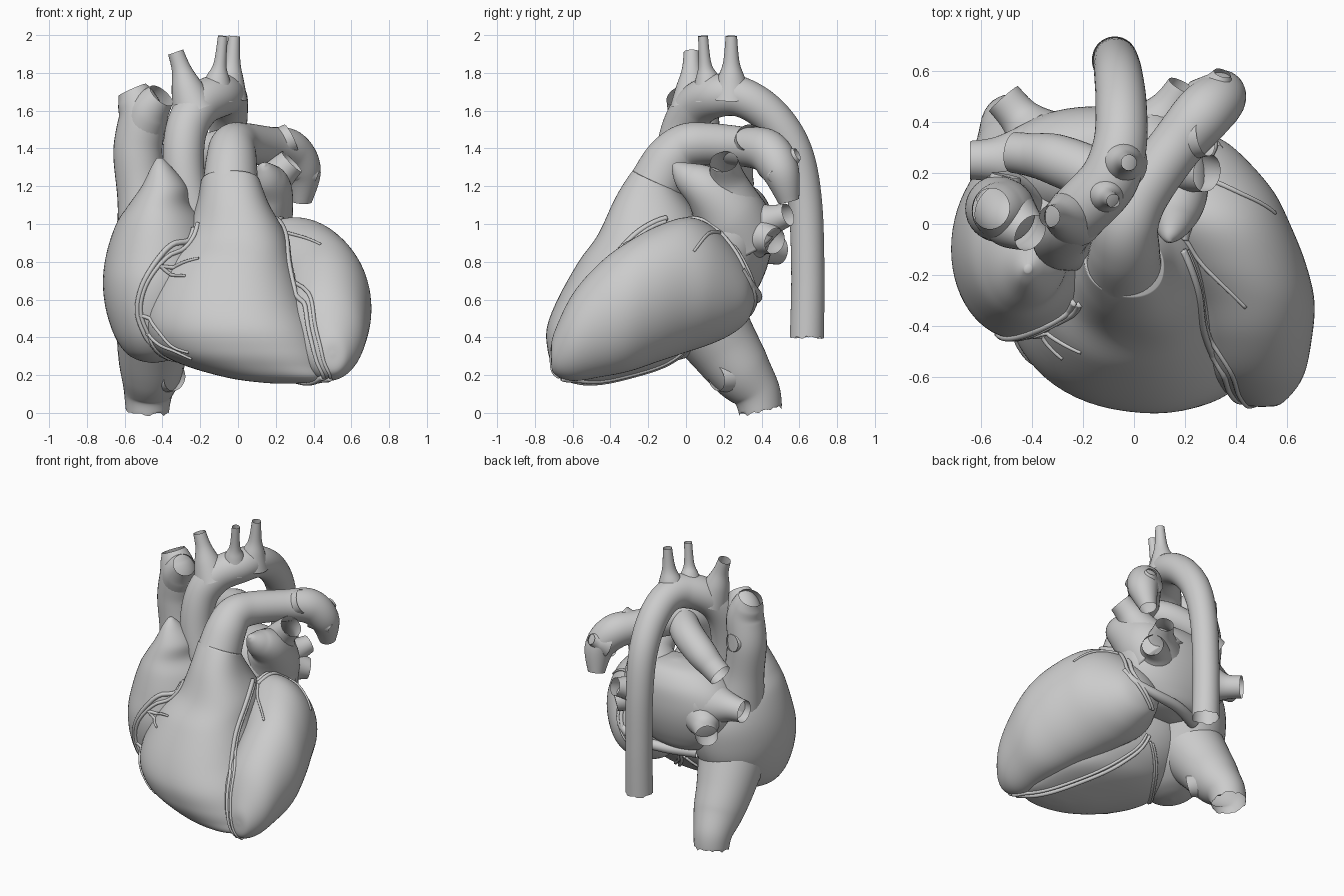
import bpy, bmesh, math, random
from mathutils import Vector
from mathutils.bvhtree import BVHTree

random.seed(4)


def spline(rows, n):
    """Catmull-Rom through rows of numbers."""
    p = [rows[0]] + list(rows) + [rows[-1]]
    out = []
    for i in range(1, len(p) - 2):
        for k in range(n):
            t = k / n
            out.append([0.5 * (2 * b + (c - a) * t + (2 * a - 5 * b + 4 * c - d) * t * t
                               + (3 * b - a - 3 * c + d) * t ** 3)
                        for a, b, c, d in zip(p[i - 1], p[i], p[i + 1], p[i + 2])])
    return out + [list(rows[-1])]


def skin(name, rings, capped):
    """Bridge rings of points into one smooth surface."""
    bm = bmesh.new()
    vs = [[bm.verts.new(c) for c in r] for r in rings]
    m = len(vs[0])
    for a, b in zip(vs, vs[1:]):
        for i in range(m):
            j = (i + 1) % m
            bm.faces.new((a[i], a[j], b[j], b[i]))
    if capped:
        for r in (vs[0], vs[-1]):
            mid = bm.verts.new(sum((v.co for v in r), Vector()) / m)
            for i in range(m):
                bm.faces.new((r[i], r[(i + 1) % m], mid))
    bmesh.ops.recalc_face_normals(bm, faces=bm.faces)
    me = bpy.data.meshes.new(name)
    bm.to_mesh(me)
    bm.free()
    me.shade_smooth()
    ob = bpy.data.objects.new(name, me)
    bpy.context.collection.objects.link(ob)
    return ob


def tube(name, rows, sides=32, n=8, ragged=0.0, capped=False):
    """Tube along rows of (x, y, z, radius), open at the ends."""
    s = spline(rows, n)
    c = [Vector(r[:3]) for r in s]
    u, rings = None, []
    for i, p in enumerate(c):
        t = (c[min(i + 1, len(c) - 1)] - c[max(i - 1, 0)]).normalized()
        u = t.orthogonal() if u is None else u - t * u.dot(t)
        u.normalize()
        v = t.cross(u)
        ring = []
        for k in range(sides):
            a = 2 * math.pi * k / sides
            q = p + (u * math.cos(a) + v * math.sin(a)) * s[i][3]
            if ragged and i == len(c) - 1:
                q += t * random.uniform(-ragged, ragged)
            ring.append(q)
        rings.append(ring)
    return skin(name, rings, capped)


def chamber(name, slices, axis, skew=0.0, power=1.0, sides=64):
    """Loft of ellipses; slice = (level, x0, x1, b0, b1, tilt), b is the other axis."""
    rings = []
    for h, x0, x1, b0, b1, tilt in spline([tuple(r) + (0,) * (6 - len(r)) for r in slices], 7):
        ring = []
        for k in range(sides):
            a = 2 * math.pi * k / sides
            ca, sa = (math.copysign(abs(f) ** power, f) for f in (math.cos(a), math.sin(a)))
            dx, db = (x1 - x0) / 2 * ca, (b1 - b0) / 2 * sa
            x, b = (x0 + x1) / 2 + dx, (b0 + b1) / 2 + db + skew * dx
            ring.append(Vector((x, b, h + tilt * db)) if axis == 'z' else Vector((x, h, b)))
        rings.append(ring)
    return skin(name, rings, True)


# Heart chambers
rv = chamber("right_ventricle", [
    (1.225, -.195, .115, -.28, -.02, -.45), (1.1, -.22, .165, -.37, .05, -.2),
    (.95, -.28, .25, -.46, .1), (.8, -.4, .29, -.565, .15), (.6, -.49, .36, -.675, .15),
    (.45, -.5, .43, -.73, .1), (.33, -.43, .47, -.725, 0), (.25, -.28, .48, -.7, -.12),
    (.185, -.05, .46, -.66, -.33), (.16, .13, .37, -.58, -.45), (.155, .23, .25, -.51, -.5)],
    'z', skew=-.13, power=.9)
lv = chamber("left_ventricle", [
    (-.715, .49, .51, .3, .32), (-.7, .42, .58, .21, .42), (-.6, .3, .66, .17, .63),
    (-.45, .25, .695, .19, .8), (-.3, .2, .705, .22, .91), (-.15, .1, .67, .27, .99),
    (0, 0, .61, .32, 1.035), (.12, -.05, .55, .36, 1.0), (.23, 0, .46, .41, .9),
    (.32, .06, .36, .48, .78), (.36, .14, .26, .57, .68), (.365, .19, .21, .62, .63)], 'y')
ra = chamber("right_atrium", [
    (.265, -.46, -.44, -.16, -.14), (.28, -.53, -.36, -.25, -.04), (.32, -.595, -.28, -.33, .07),
    (.41, -.655, -.2, -.4, .2), (.55, -.7, -.15, -.44, .29), (.7, -.715, -.1, -.45, .33),
    (.85, -.695, -.1, -.42, .33), (1.0, -.645, -.16, -.38, .26), (1.1, -.58, -.24, -.34, .13),
    (1.2, -.51, -.27, -.3, -.01), (1.3, -.46, -.35, -.24, -.11), (1.35, -.43, -.4, -.19, -.16)],
    'z', skew=.12)
chamber("left_atrium", [
    (.6, -.16, -.12, .18, .22), (.63, -.35, .08, .03, .35), (.72, -.46, .2, 0, .41),
    (.85, -.52, .26, 0, .45), (.98, -.53, .27, 0, .46), (1.1, -.46, .23, .03, .44),
    (1.19, -.32, .14, .1, .37), (1.22, -.12, -.08, .22, .26)], 'z', power=.92)
tube("left_auricle", [(.03, .28, .92, .22), (.11, .21, 1.07, .19), (.16, .11, 1.18, .13),
                      (.15, .01, 1.25, .085), (.14, -.05, 1.3, .035), (.14, -.07, 1.315, .006)],
     capped=True)

# Aorta with arch branches
tube("aorta", [
    (-.2, -.06, .95, .12), (-.28, -.07, 1.22, .11), (-.28, -.03, 1.47, .11), (-.21, .05, 1.62, .115),
    (-.1, .17, 1.68, .115), (-.055, .31, 1.665, .105), (-.05, .46, 1.56, .1), (-.06, .575, 1.38, .095),
    (-.07, .63, 1.12, .09), (-.075, .645, .75, .088), (-.075, .64, .4, .09)], 40, ragged=.008)
for i, rows in enumerate([
        [(-.23, .03, 1.6, .12), (-.27, .03, 1.72, .085), (-.3, .03, 1.82, .052), (-.33, .03, 1.91, .042)],
        [(-.12, .13, 1.67, .11), (-.105, .11, 1.78, .06), (-.095, .1, 1.85, .034), (-.08, .09, 1.995, .026)],
        [(-.06, .24, 1.67, .115), (-.04, .24, 1.78, .07), (-.03, .24, 1.86, .043), (-.02, .24, 1.995, .03)]]):
    tube(f"aortic_arch_branch_{i + 1}", rows, 24)

# Pulmonary trunk and arteries
tube("pulmonary_trunk", [(-.04, -.16, 1.2, .147), (-.035, -.09, 1.33, .135), (-.025, .0, 1.41, .122),
                         (.03, .12, 1.425, .11), (.16, .3, 1.41, .105), (.27, .43, 1.385, .115),
                         (.34, .5, 1.28, .1), (.335, .545, 1.12, .056)], 40)
tube("left_pulmonary_branch_upper", [(.18, .32, 1.4, .09), (.23, .335, 1.43, .082), (.28, .345, 1.455, .08)])
tube("left_pulmonary_branch_side", [(.31, .47, 1.31, .1), (.37, .475, 1.27, .07), (.42, .475, 1.25, .036)])
tube("left_pulmonary_branch_back", [(.3, .5, 1.33, .1), (.33, .55, 1.35, .06), (.345, .59, 1.37, .034)])
tube("right_pulmonary_artery", [(0, .06, 1.42, .1), (-.14, .18, 1.38, .105), (-.3, .25, 1.31, .1),
                                (-.4, .27, 1.25, .085), (-.47, .28, 1.21, .08)])

# Great veins
tube("superior_vena_cava", [(-.46, .06, .93, .18), (-.505, .06, 1.15, .135), (-.53, .06, 1.38, .13),
                            (-.51, .05, 1.55, .125), (-.535, .055, 1.65, .105), (-.56, .06, 1.71, .08)])
tube("left_brachiocephalic_vein", [(-.51, .05, 1.5, .12), (-.47, .01, 1.6, .11), (-.405, -.035, 1.68, .075)])
tube("azygos_vein", [(-.52, .08, 1.4, .1), (-.51, .14, 1.41, .075), (-.5, .19, 1.415, .058)], 24)
tube("inferior_vena_cava", [(-.43, .1, .5, .22), (-.45, .2, .35, .19), (-.46, .29, .22, .165),
                            (-.475, .37, .11, .13), (-.48, .395, .012, .115)], ragged=.012)
tube("hepatic_vein", [(-.43, .29, .23, .13), (-.38, .22, .2, .095), (-.335, .16, .185, .07)], 24)

# Pulmonary veins
for name, rows in {
    "right_upper_pulmonary_vein": [(-.36, .25, .97, .18), (-.53, .25, .98, .095), (-.64, .25, .98, .075)],
    "right_lower_pulmonary_vein": [(-.36, .32, .9, .15), (-.44, .41, .87, .085), (-.51, .49, .86, .075)],
    "left_upper_pulmonary_vein": [(.09, .26, 1.06, .17), (.19, .22, 1.23, .1), (.285, .2, 1.33, .075)],
    "left_middle_pulmonary_vein": [(.06, .33, .98, .16), (.14, .45, 1.02, .085), (.19, .54, 1.05, .06)],
    "left_lower_pulmonary_vein": [(.06, .28, .93, .18), (.16, .4, .93, .1), (.235, .47, .91, .07)],
}.items():
    tube(name, rows, 28)

# Coronary vessels, laid onto the outer chamber surface
verts, polys = [], []
for ob in (rv, lv, ra):
    k = len(verts)
    verts += [v.co.copy() for v in ob.data.vertices]
    polys += [[k + i for i in f.vertices] for f in ob.data.polygons]
tree = BVHTree.FromPolygons(verts, polys)
core = Vector((.05, -.15, .6))


def coronary(name, pts, r, shift=(0, 0, 0)):
    rows = []
    for q in spline(pts, 5):
        d = (Vector(q) + Vector(shift) - core).normalized()
        hit = tree.ray_cast(core + d * 3, -d)[0]
        if hit:
            rows.append((*(hit + d * r * .2), r))
    for i in range(len(rows)):
        rows[i] = (*rows[i][:3], r * (1 - .4 * i / len(rows)))
    tube(name, rows, 10, 2, capped=True)


lad = [(.2, -.1, 1.06), (.25, -.25, .97), (.28, -.42, .8), (.31, -.52, .62), (.35, -.62, .45),
       (.42, -.7, .27), (.47, -.68, .17)]
rca = [(-.22, -.3, .96), (-.28, -.36, .9), (-.42, -.42, .75), (-.48, -.4, .55), (-.5, -.4, .4),
       (-.43, -.33, .3), (-.28, -.1, .27), (-.12, .2, .38)]
post = [(.47, -.68, .17), (.3, -.4, .19), (.12, -.1, .26), (-.02, .12, .32), (-.08, .25, .42)]
circ = [(.2, -.02, 1.05), (.21, .13, .98), (.26, .26, .85), (.28, .32, .74), (.22, .36, .62),
        (.12, .36, .52)]
for name, path, r, off in (("anterior_groove", lad, .016, (.025, 0, .01)),
                           ("right_groove", rca, .016, (.03, 0, .01)),
                           ("posterior_groove", post, .016, (.03, .01, 0)),
                           ("circumflex", circ, .018, (.02, -.03, 0))):
    coronary(name + "_artery", path, r)
    coronary(name + "_vein", path, r * .8, off)
for i, path in enumerate([
        [(-.43, -.45, .78), (-.34, -.5, .82), (-.22, -.52, .83)],
        [(-.42, -.45, .78), (-.38, -.47, .74), (-.29, -.54, .73)],
        [(-.5, -.4, .53), (-.4, -.5, .44), (-.33, -.55, .36), (-.25, -.6, .33)],
        [(-.5, -.4, .42), (-.42, -.48, .36), (-.33, -.55, .33), (-.25, -.6, .28)],
        [(.22, -.05, 1.04), (.3, -.18, .97), (.42, -.32, .88)],
        [(.3, .2, .98), (.42, .12, .95), (.52, .03, .84)]]):
    coronary(f"coronary_branch_{i + 1}", path, .011)
tube("coronary_sinus", [(.33, .29, .76, .02), (.27, .34, .67, .028), (.12, .37, .62, .033),
                        (-.08, .35, .61, .036), (-.28, .27, .6, .04)], 20)
